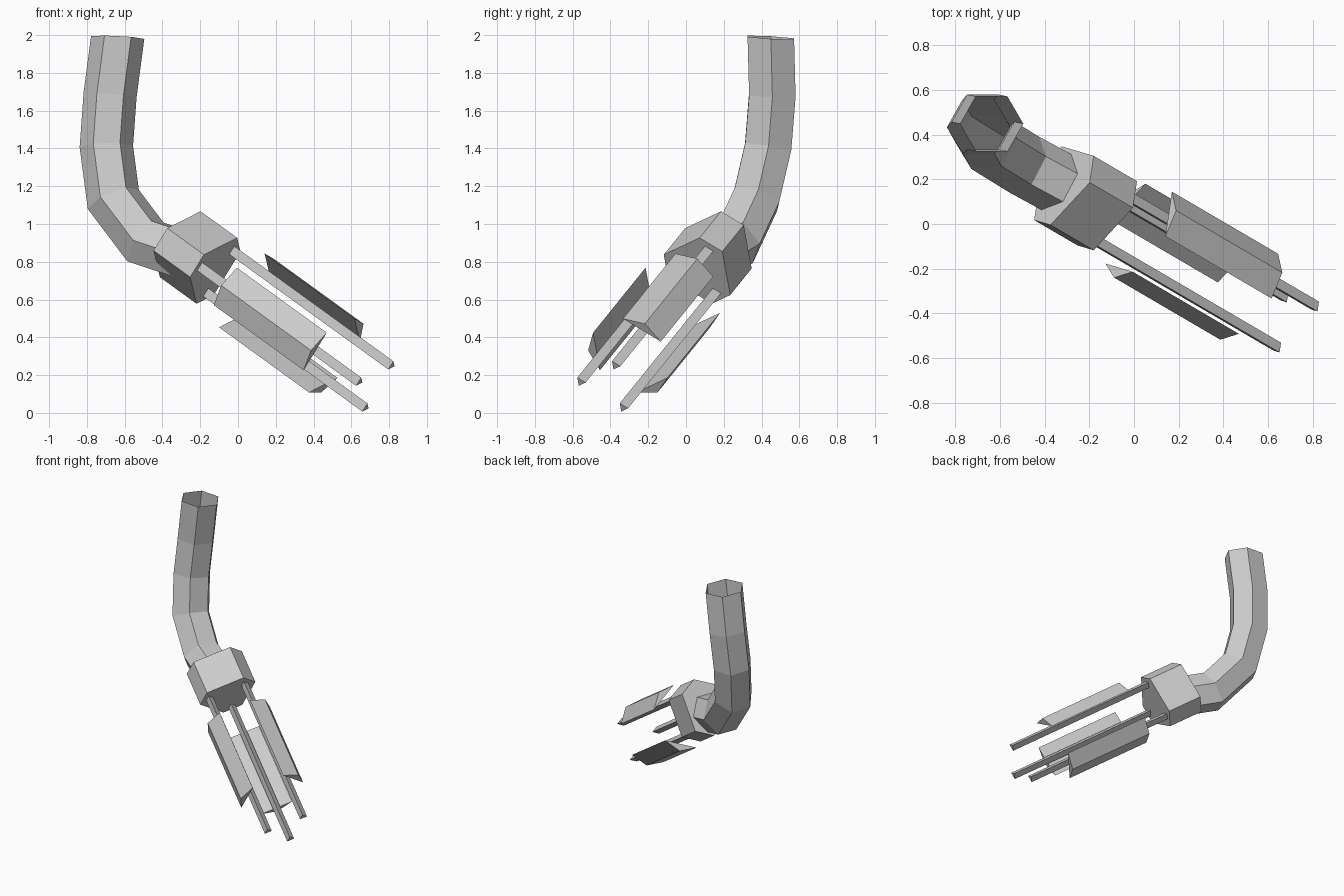
import bpy
import bmesh
from math import cos, sin, radians
from mathutils import Vector, Matrix

cube = bpy.data.objects.get("Cube")
if cube:
    bpy.data.objects.remove(cube, do_unlink=True)

grey = bpy.data.materials.new("plain grey")
grey.use_nodes = True
grey.diffuse_color = (0.6, 0.6, 0.6, 1)
grey.node_tree.nodes["Principled BSDF"].inputs["Base Color"].default_value = grey.diffuse_color

# Local frame of the claw: z runs along its axis, the origin is at the rod tips
axis = Vector((0.732, -0.428, -0.53)).normalized()
out = Vector((0.69, 0.30, 0.66))
out = (out - axis * out.dot(axis)).normalized()
frame = Matrix((out, axis.cross(out), axis)).transposed().to_4x4()
frame.translation = (0.713, -0.422, 0.147)


def loft(name, rings, capped=True):
    """Skin a list of equal rings of points into one flat-shaded object."""
    bm = bmesh.new()
    loops = [[bm.verts.new(p) for p in ring] for ring in rings]
    n = len(loops[0])
    for low, high in zip(loops, loops[1:]):
        for i in range(n):
            j = (i + 1) % n
            bm.faces.new((low[i], low[j], high[j], high[i]))
    if capped:
        bm.faces.new(loops[0][::-1])
        bm.faces.new(loops[-1])
    bmesh.ops.recalc_face_normals(bm, faces=bm.faces)
    mesh = bpy.data.meshes.new(name)
    bm.to_mesh(mesh)
    bm.free()
    mesh.materials.append(grey)
    obj = bpy.data.objects.new(name, mesh)
    bpy.context.collection.objects.link(obj)
    return obj


def prism(name, profile, start, end, turn=0):
    """Extrude a profile along the claw axis, turned about it."""
    place = frame @ Matrix.Rotation(radians(turn), 4, 'Z')
    loft(name, [[place @ Vector((x, y, z)) for x, y in profile] for z in (start, end)])


def polar(radius, degrees):
    return radius * cos(radians(degrees)), radius * sin(radians(degrees))


# Hub: a triangle with cut corners
hub = [polar(0.211, corner + side) for corner in (0, 120, 240) for side in (-19.5, 19.5)]
prism("hub", hub, -1.415, -1.15)

# Three thin triangular rods, each with a ridged guard outside it
rod = [(0.153 + x, y) for x, y in (polar(0.03, a) for a in (60, 180, 300))]
guard = [(0.2, -0.118), (0.25, 0), (0.2, 0.118)]
for k in range(3):
    prism(f"rod_{k + 1}", rod, -1.2, 0, 120 * k)
    prism(f"guard_{k + 1}", guard, -0.945, -0.295, 120 * k)

# Open six-sided arm, mitred at each bend
path = [Vector(p) for p in (
    (-0.637, 0.449, 1.987), (-0.677, 0.457, 1.685), (-0.697, 0.435, 1.41),
    (-0.66, 0.37, 1.13), (-0.49, 0.265, 0.905), (-0.25, 0.135, 0.825))]
steps = [(b - a).normalized() for a, b in zip(path, path[1:])]
ring = [path[0] + Vector((*polar(0.142, 60 * i), 0)) for i in range(6)]
rings = []
for i, centre in enumerate(path):
    before = steps[max(i - 1, 0)]
    after = steps[min(i, len(steps) - 1)]
    normal = before + after if i else Vector((0.05, 0.06, 1))
    ring = [p + before * ((centre - p).dot(normal) / before.dot(normal)) for p in ring]
    rings.append(ring)
loft("arm", rings, capped=False)
